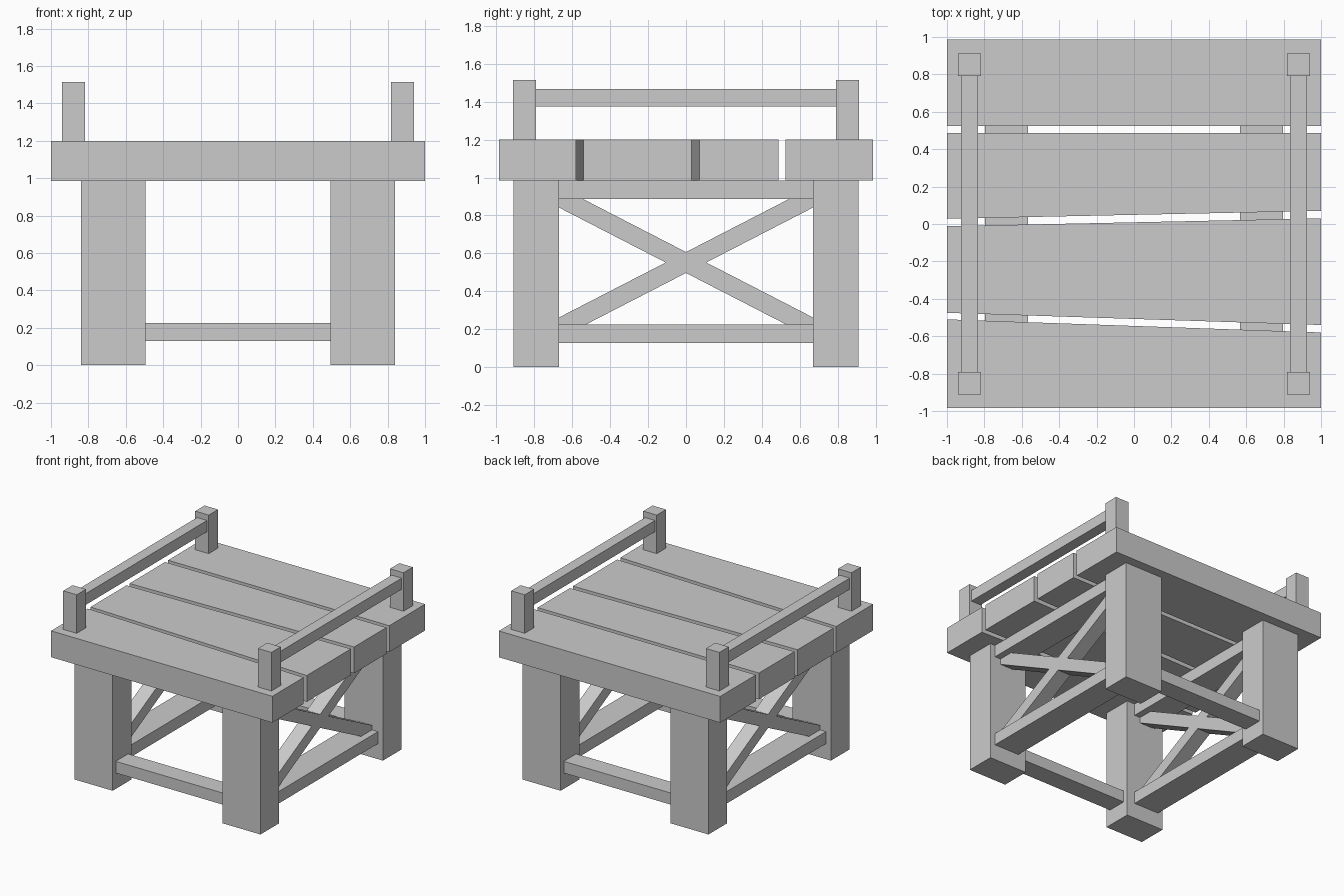
import bpy, bmesh, math

if "Cube" in bpy.data.objects:
    bpy.data.objects.remove(bpy.data.objects["Cube"])


def prism(name, corners, z0, z1):
    """Flat-sided solid: plan outline (counter-clockwise) extruded from z0 to z1."""
    bm = bmesh.new()
    face = bm.faces.new([bm.verts.new((x, y, z0)) for x, y in corners])
    top = bmesh.ops.extrude_face_region(bm, geom=[face])["geom"]
    bmesh.ops.translate(bm, vec=(0, 0, z1 - z0),
                        verts=[v for v in top if isinstance(v, bmesh.types.BMVert)])
    bmesh.ops.recalc_face_normals(bm, faces=bm.faces)
    mesh = bpy.data.meshes.new(name)
    bm.to_mesh(mesh)
    bm.free()
    obj = bpy.data.objects.new(name, mesh)
    bpy.context.collection.objects.link(obj)
    return obj


def box(name, x, y, z):
    return prism(name, [(x[0], y[0]), (x[1], y[0]), (x[1], y[1]), (x[0], y[1])], *z)


def span(centre, width):
    return (centre - width / 2, centre + width / 2)


# Table planks: front and back edge given at the left and right ends
planks = [(-0.985, -0.985, -0.51, -0.58),
          (-0.475, -0.54, -0.012, 0.03),
          (0.028, 0.07, 0.487, 0.487),
          (0.525, 0.525, 0.987, 0.987)]
for i, (fl, fr, bl, br) in enumerate(planks):
    prism(f"top_plank_{i + 1}", [(-1, fl), (1, fr), (1, br), (-1, bl)], 0.985, 1.2)

LEG_X, LEG_Y = 0.668, 0.79
for sx, side in ((-1, "left"), (1, "right")):
    for sy, end in ((-1, "front"), (1, "back")):
        # Legs and the short posts standing on the top
        box(f"{end}_{side}_leg", span(sx * LEG_X, 0.345), span(sy * LEG_Y, 0.24), (0, 0.985))
        box(f"{end}_{side}_post", span(sx * 0.88, 0.122), span(sy * 0.852, 0.12), (1.2, 1.515))

    # Handrail between the posts
    box(f"{side}_handrail", span(sx * 0.88, 0.09), (-0.795, 0.795), (1.375, 1.467))

    # Side beams between the legs
    box(f"{side}_upper_beam", span(sx * 0.682, 0.228), (-0.68, 0.68), (0.888, 0.985))
    box(f"{side}_lower_beam", span(sx * 0.682, 0.228), (-0.68, 0.68), (0.127, 0.225))

    # Crossed braces
    for s, kind in ((1, "rising"), (-1, "falling")):
        brace = box(f"{side}_{kind}_brace", (-0.06, 0.06), (-0.78, 0.78), (-0.049, 0.049))
        brace.location = (sx * 0.682, 0, 0.552)
        brace.rotation_euler.x = s * math.atan(0.515)

# Low stretchers at front and back
for sy, end in ((-1, "front"), (1, "back")):
    box(f"{end}_stretcher", (-0.5, 0.5), span(sy * LEG_Y, 0.16), (0.13, 0.225))
